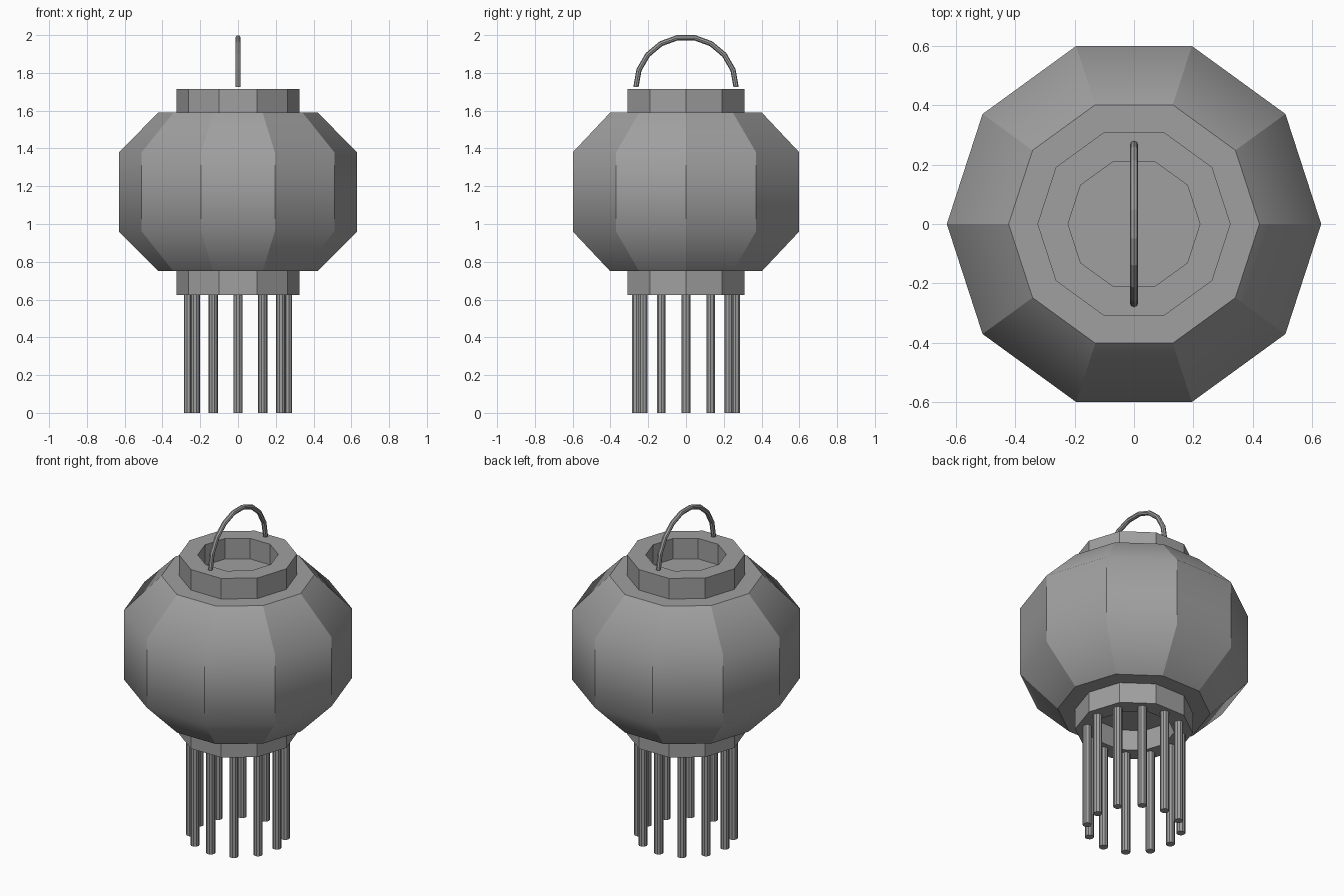
import bpy, bmesh, math
from mathutils import Vector

default = bpy.data.objects.get("Cube")
if default:
    bpy.data.objects.remove(default)

SIDES = 10

grey = bpy.data.materials.new("lantern grey")
grey.use_nodes = True
colour = (0.35, 0.35, 0.35, 1)
grey.diffuse_color = colour
grey.node_tree.nodes["Principled BSDF"].inputs["Base Color"].default_value = colour


def finish(name, bm):
    bmesh.ops.recalc_face_normals(bm, faces=bm.faces[:])
    mesh = bpy.data.meshes.new(name)
    bm.to_mesh(mesh)
    bm.free()
    mesh.materials.append(grey)
    obj = bpy.data.objects.new(name, mesh)
    bpy.context.collection.objects.link(obj)
    return obj


def skin(bm, rings, closed=False):
    """Join consecutive rings of points with quads; cap the ends unless closed."""
    loops = [[bm.verts.new(p) for p in ring] for ring in rings]
    pairs = list(zip(loops, loops[1:]))
    if closed:
        pairs.append((loops[-1], loops[0]))
    else:
        bm.faces.new(loops[0])
        bm.faces.new(loops[-1])
    for a, b in pairs:
        n = len(a)
        for i in range(n):
            j = (i + 1) % n
            bm.faces.new((a[i], a[j], b[j], b[i]))


def ring(radius, z, sides=SIDES, centre=(0, 0)):
    steps = [math.tau * i / sides for i in range(sides)]
    return [(centre[0] + radius * math.cos(a), centre[1] + radius * math.sin(a), z)
            for a in steps]


# Paper shade: panels curve smoothly upwards, with creases between them
bm = bmesh.new()
skin(bm, [ring(0.422, 0.75), ring(0.63, 0.96), ring(0.63, 1.38), ring(0.422, 1.59)])
for face in bm.faces:
    face.smooth = len(face.verts) == 4
for edge in bm.edges:
    level = abs(edge.verts[0].co.z - edge.verts[1].co.z) < 0.01
    on_belly = 0.8 < edge.verts[0].co.z < 1.5
    edge.smooth = level and on_belly
finish("shade", bm)

# Ring collars above and below the shade
for name, low, high in (("bottom_collar", 0.625, 0.75), ("top_collar", 1.59, 1.715)):
    bm = bmesh.new()
    skin(bm, [ring(0.325, low), ring(0.325, high), ring(0.222, high), ring(0.222, low)],
         closed=True)
    finish(name, bm)

# Tassel rods hanging in a circle from the bottom collar
for i, (x, y, _) in enumerate(ring(0.262, 0, 12)):
    bm = bmesh.new()
    skin(bm, [ring(0.025, 0, SIDES, (x, y)), ring(0.025, 0.625, SIDES, (x, y))])
    finish(f"tassel_{i + 1}", bm)

# Arched carrying handle
bm = bmesh.new()
sections = []
for i in range(10):
    a = math.pi * i / 9
    outward = Vector((0, math.cos(a), math.sin(a)))
    centre = Vector((0, 0, 1.725)) + outward * 0.265
    sections.append([centre + outward * px + Vector((py, 0, 0))
                     for px, py, _ in ring(0.014, 0, 8)])
skin(bm, sections)
finish("handle", bm)
